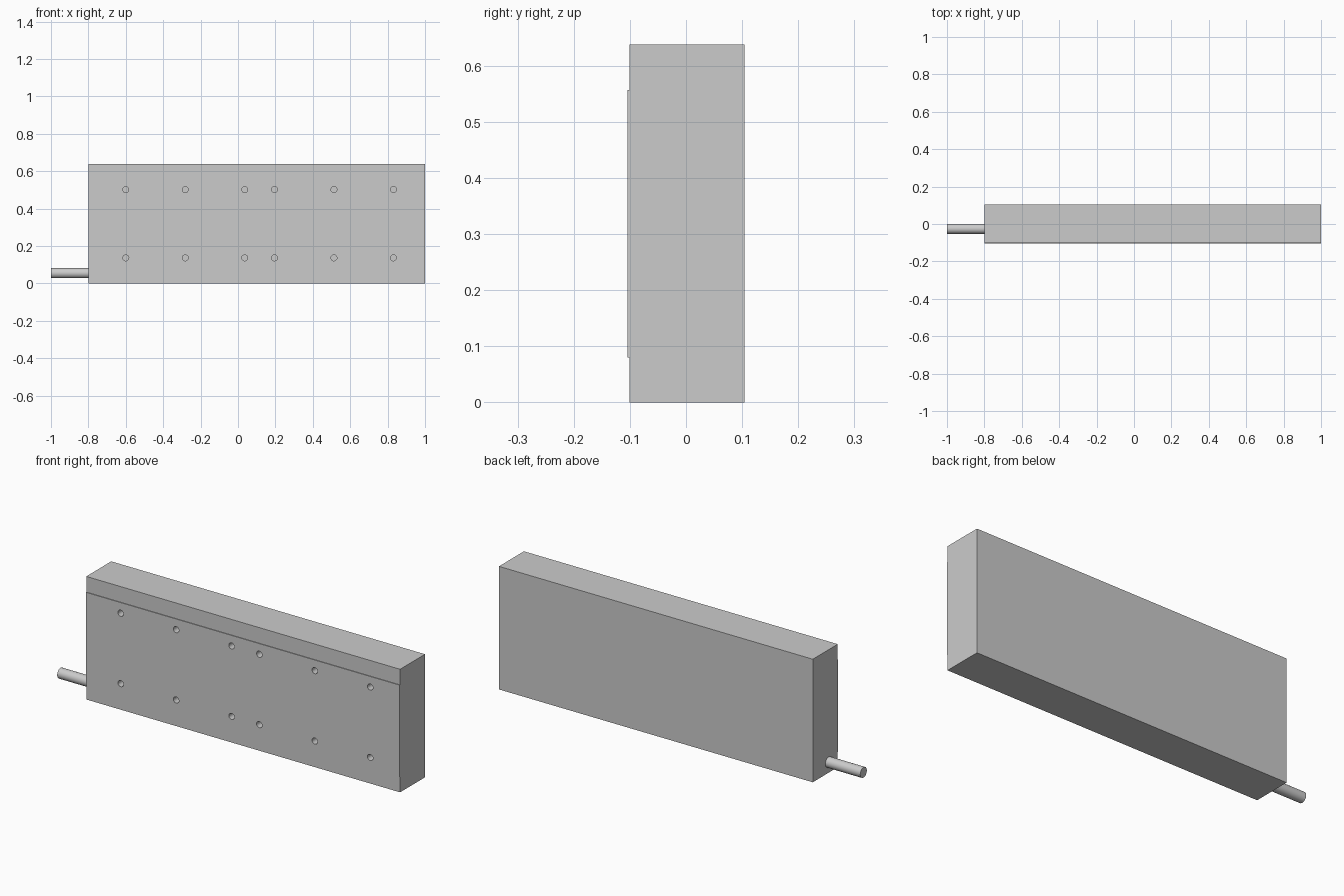
import bpy, bmesh, math
from mathutils import Matrix

if "Cube" in bpy.data.objects:
    bpy.data.objects.remove(bpy.data.objects["Cube"])

X0, X1 = -0.8, 1.0
FRONT, FACE, BACK = -0.104, -0.1005, 0.104


def cylinder(name, radius, depth, loc, rot, segments=32):
    bpy.ops.mesh.primitive_cylinder_add(vertices=segments, radius=radius, depth=depth,
                                        location=loc, rotation=rot)
    ob = bpy.context.object
    ob.name = name
    return ob


# Housing: side profile (y, z) with the raised front panel, extruded along x
profile = [(FACE, 0), (BACK, 0), (BACK, 0.638), (FACE, 0.638),
           (FACE, 0.557), (FRONT, 0.557), (FRONT, 0.08), (FACE, 0.08)]
bm = bmesh.new()
face = bm.faces.new([bm.verts.new((X0, y, z)) for y, z in profile])
ext = bmesh.ops.extrude_face_region(bm, geom=[face])
bmesh.ops.translate(bm, vec=(X1 - X0, 0, 0),
                    verts=[v for v in ext["geom"] if isinstance(v, bmesh.types.BMVert)])
bmesh.ops.recalc_face_normals(bm, faces=bm.faces)
mesh = bpy.data.meshes.new("housing")
bm.to_mesh(mesh)
bm.free()
housing = bpy.data.objects.new("housing", mesh)
bpy.context.collection.objects.link(housing)

# Blind screw holes: two rows of six
bm = bmesh.new()
for x in (-0.6, -0.282, 0.036, 0.195, 0.513, 0.831):
    for z in (0.137, 0.502):
        m = Matrix.Translation((x, FRONT, z)) @ Matrix.Rotation(math.pi / 2, 4, 'X')
        bmesh.ops.create_cone(bm, cap_ends=True, segments=24, radius1=0.016,
                              radius2=0.016, depth=0.1, matrix=m)
mesh = bpy.data.meshes.new("hole_cutter")
bm.to_mesh(mesh)
bm.free()
cutter = bpy.data.objects.new("hole_cutter", mesh)
bpy.context.collection.objects.link(cutter)
mod = housing.modifiers.new("holes", 'BOOLEAN')
mod.operation, mod.solver, mod.object = 'DIFFERENCE', 'EXACT', cutter
bpy.context.view_layer.objects.active = housing
housing.select_set(True)
bpy.ops.object.modifier_apply(modifier=mod.name)
bpy.data.objects.remove(cutter)
bpy.ops.object.shade_smooth_by_angle(angle=math.radians(30))

# Pipe leaving the lower left end
cylinder("pipe", 0.027, 0.2, (-0.9, -0.026, 0.055), (0, math.pi / 2, 0))
bpy.ops.object.shade_smooth_by_angle(angle=math.radians(30))
